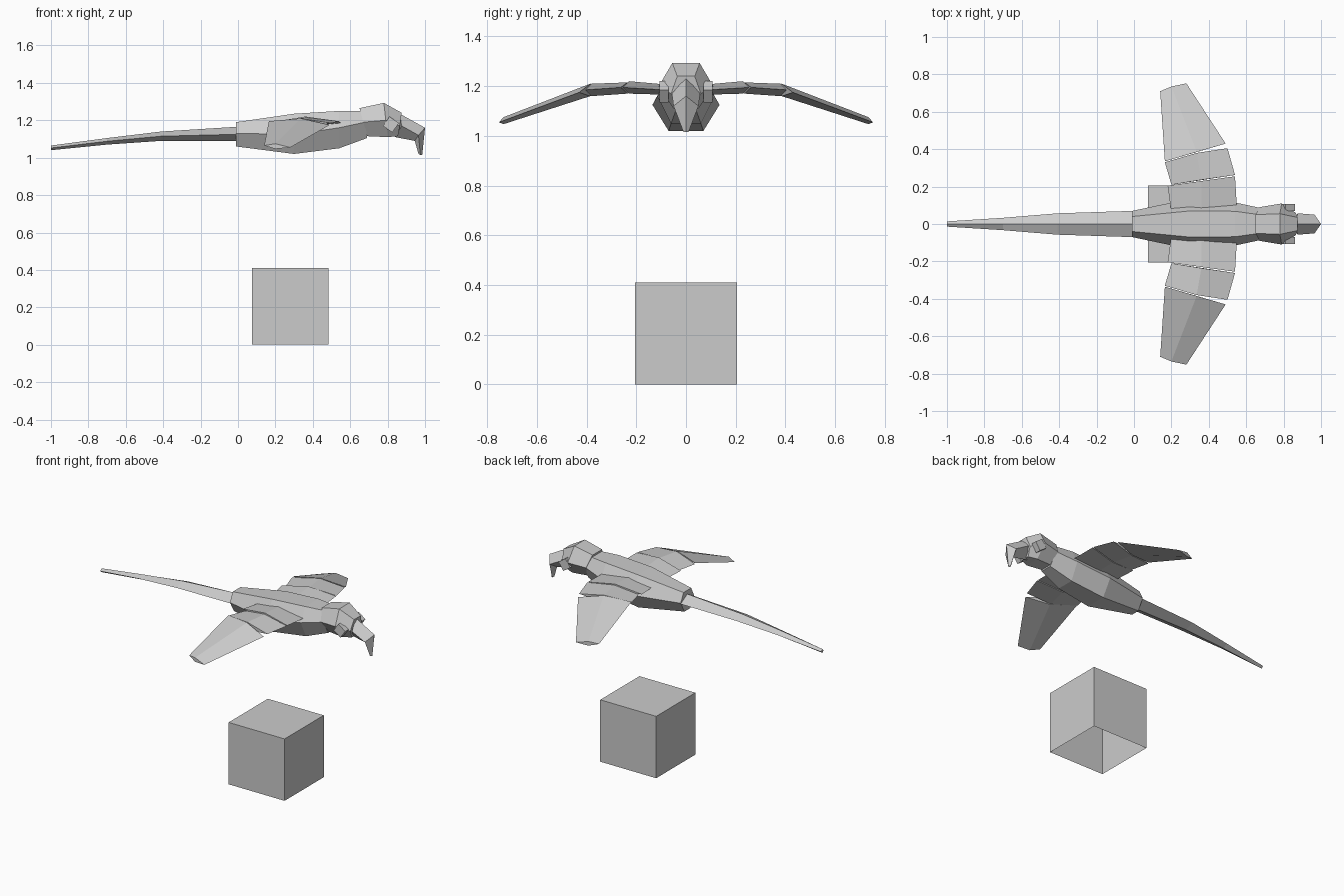
import bpy, bmesh

if "Cube" in bpy.data.objects:
    bpy.data.objects.remove(bpy.data.objects["Cube"])

grey = bpy.data.materials.new("plain grey")
grey.use_nodes = True
colour = (0.6, 0.6, 0.6, 1)
grey.diffuse_color = colour
grey.node_tree.nodes["Principled BSDF"].inputs["Base Color"].default_value = colour


def finish(name, bm):
    bmesh.ops.recalc_face_normals(bm, faces=bm.faces[:])
    mesh = bpy.data.meshes.new(name)
    bm.to_mesh(mesh)
    bm.free()
    mesh.materials.append(grey)
    obj = bpy.data.objects.new(name, mesh)
    bpy.context.scene.collection.objects.link(obj)
    return obj


def loft(name, rings):
    """Skin a row of equal-sized rings and cap both ends."""
    bm = bmesh.new()
    rows = [[bm.verts.new(p) for p in ring] for ring in rings]
    n = len(rows[0])
    for a, b in zip(rows, rows[1:]):
        for i in range(n):
            j = (i + 1) % n
            bm.faces.new((a[i], a[j], b[j], b[i]))
    bm.faces.new(rows[0])
    bm.faces.new(rows[-1])
    return finish(name, bm)


def hexagon(x, top, side, bottom, lean=0):
    """Mirrored six-point section from three (half width, height) pairs."""
    half = [(x + lean * k, w, z) for k, (w, z) in zip((0, 0.5, 1), (top, side, bottom))]
    return half + [(a, -w, z) for a, w, z in reversed(half)]


def diamond(ridge, side, keel):
    """Mirrored four-point section: (x, z), (x, half width, z), (x, z)."""
    x, w, z = side
    return [(ridge[0], 0, ridge[1]), (x, w, z), (keel[0], 0, keel[1]), (x, -w, z)]


# Torso, head, beak and tail
loft("body", [
    hexagon(-0.01, (0.04, 1.19), (0.07, 1.13), (0.03, 1.06)),
    hexagon(0.3, (0.07, 1.235), (0.135, 1.125), (0.07, 1.02)),
    hexagon(0.54, (0.068, 1.25), (0.115, 1.16), (0.06, 1.05)),
    hexagon(0.67, (0.05, 1.25), (0.085, 1.19), (0.04, 1.105), 0.02),
])
loft("head", [
    hexagon(0.65, (0.05, 1.265), (0.09, 1.19), (0.04, 1.115), 0.04),
    hexagon(0.78, (0.055, 1.293), (0.11, 1.2), (0.05, 1.11), 0.02),
    hexagon(0.875, (0.035, 1.24), (0.06, 1.17), (0.03, 1.115), -0.02),
])
loft("beak", [
    diamond((0.865, 1.235), (0.875, 0.057, 1.17), (0.84, 1.11)),
    diamond((1.0, 1.16), (0.965, 0.05, 1.12), (0.945, 1.09)),
    diamond((0.985, 1.015), (0.975, 0.01, 1.015), (0.965, 1.02)),
])
loft("tail", [
    diamond((x, top), (x, w, mid), (x, low)) for x, w, top, mid, low in (
        (-0.01, 0.07, 1.165, 1.125, 1.09),
        (-0.41, 0.057, 1.14, 1.115, 1.09),
        (-0.7, 0.033, 1.105, 1.088, 1.07),
        (-1.0, 0.014, 1.065, 1.052, 1.04))
])


# Wing panels: each end is a thin section from trailing to leading edge
def section(trail, crest, lead, thick):
    low = (crest[0], crest[1], crest[2] - thick)
    return [trail, crest, lead, low]


panels = {
    "inner_wing": (
        section((0.2, 0.06, 1.18), (0.36, 0.06, 1.205), (0.55, 0.09, 1.185), 0.04),
        section((0.18, 0.205, 1.19), (0.36, 0.23, 1.22), (0.54, 0.255, 1.195), 0.05)),
    "middle_wing": (
        section((0.2, 0.21, 1.185), (0.36, 0.236, 1.215), (0.54, 0.262, 1.195), 0.045),
        section((0.165, 0.33, 1.19), (0.335, 0.38, 1.21), (0.5, 0.405, 1.185), 0.05)),
    "outer_wing": (
        section((0.165, 0.335, 1.195), (0.335, 0.385, 1.21), (0.49, 0.43, 1.175), 0.05),
        section((0.14, 0.71, 1.065), (0.2, 0.735, 1.075), (0.28, 0.752, 1.055), 0.028)),
}
for sign, hand in ((1, "left"), (-1, "right")):
    for part, ends in panels.items():
        loft(f"{part}_{hand}", [[(x, sign * y, z) for x, y, z in e] for e in ends])
    # Tilted square eye
    loft(f"eye_{hand}", [
        [(0.775, sign * y, 1.17), (0.81, sign * y, 1.22),
         (0.86, sign * y, 1.185), (0.825, sign * y, 1.135)] for y in (0.07, 0.106)])

# Hollow block below, open underneath
bm = bmesh.new()
bmesh.ops.create_cube(bm, size=0.41)
bmesh.ops.delete(bm, geom=[f for f in bm.faces if f.normal.z < -0.5], context="FACES_ONLY")
block = finish("base_block", bm)
block.location = (0.28, 0, 0.205)
